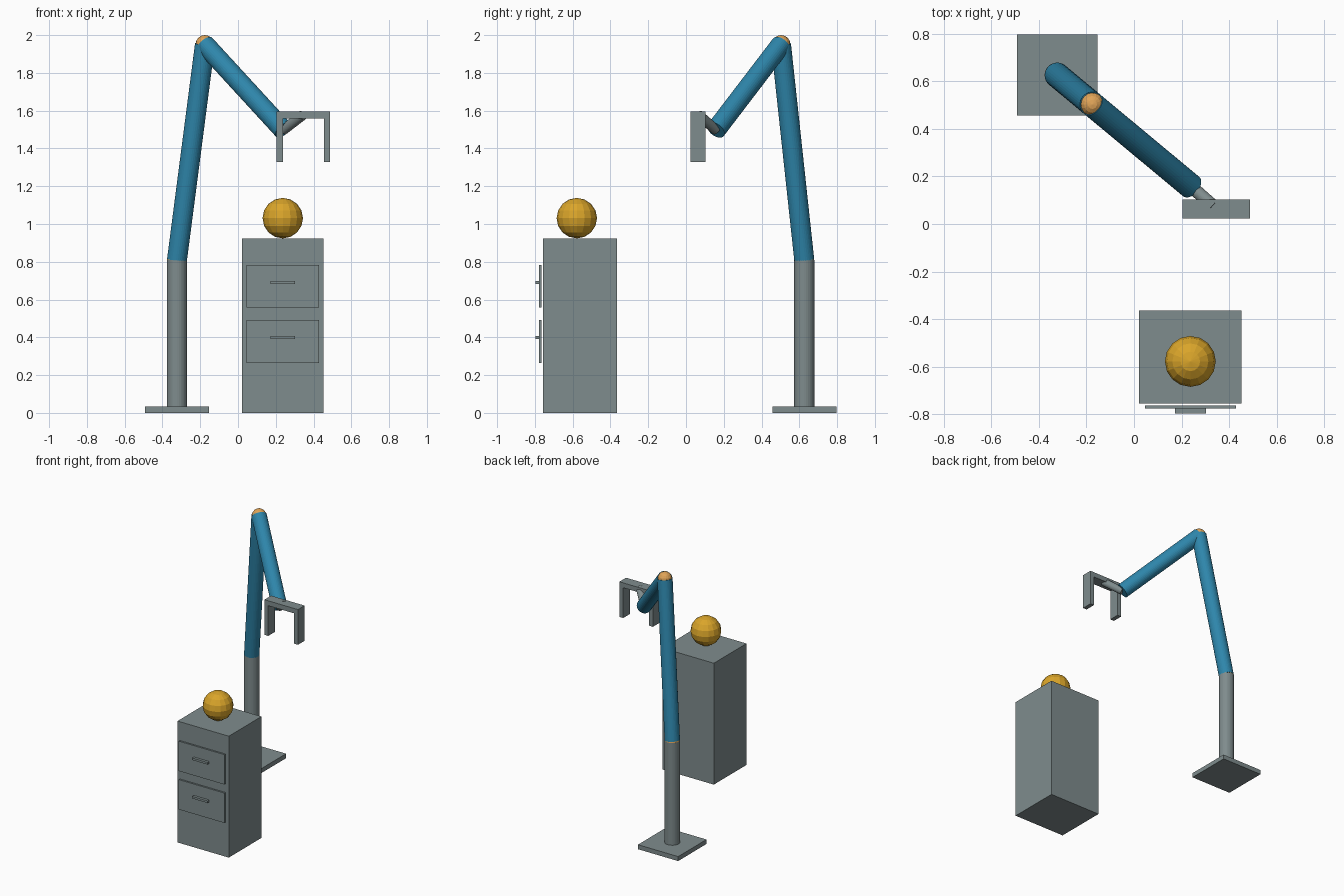
import bpy
from mathutils import Vector

if "Cube" in bpy.data.objects:
    bpy.data.objects.remove(bpy.data.objects["Cube"])


def material(name, rgb):
    """Flat colour from 0-255 sRGB values."""
    m = bpy.data.materials.new(name)
    lin = [((c / 255 + 0.055) / 1.055) ** 2.4 for c in rgb]
    m.diffuse_color = (*lin, 1)
    m.use_nodes = True
    m.node_tree.nodes["Principled BSDF"].inputs["Base Color"].default_value = m.diffuse_color
    return m


GREY = material("slate grey", (127, 140, 141))
BLUE = material("steel blue", (46, 134, 171))
ORANGE = material("joint orange", (224, 164, 88))
GOLD = material("ball gold", (218, 165, 42))


def finish(name, mat):
    ob = bpy.context.object
    ob.name = name
    ob.data.materials.append(mat)
    return ob


def box(name, lo, hi, mat=GREY):
    lo, hi = Vector(lo), Vector(hi)
    bpy.ops.mesh.primitive_cube_add(size=1, location=(lo + hi) / 2)
    bpy.context.object.scale = hi - lo
    return finish(name, mat)


def rod(name, a, b, radius, mat):
    a, b = Vector(a), Vector(b)
    bpy.ops.mesh.primitive_cylinder_add(vertices=32, radius=radius, depth=(b - a).length,
                                        location=(a + b) / 2)
    bpy.context.object.rotation_euler = (b - a).to_track_quat('Z', 'Y').to_euler()
    return finish(name, mat)


def ball(name, centre, radius, mat):
    bpy.ops.mesh.primitive_uv_sphere_add(segments=16, ring_count=8, radius=radius, location=centre)
    return finish(name, mat)


# Arm joints
shoulder = (-0.323, 0.626, 0.81)
elbow = (-0.175, 0.503, 1.95)
wrist = (0.24, 0.158, 1.498)

# Stand
box("base_plate", (-0.492, 0.457, 0), (-0.154, 0.797, 0.034))
rod("column", (-0.323, 0.626, 0.02), shoulder, 0.053, GREY)

# Jointed arm
ball("shoulder_joint", shoulder, 0.053, ORANGE)
rod("upper_arm", shoulder, elbow, 0.053, BLUE)
ball("elbow_joint", elbow, 0.05, ORANGE)
rod("forearm", elbow, wrist, 0.053, BLUE)
rod("wrist_rod", wrist, (0.34, 0.07, 1.575), 0.027, GREY)

# Gripper: crossbar with two fingers
box("gripper_bar", (0.205, 0.024, 1.558), (0.487, 0.104, 1.595))
for side, x in (("left", 0.205), ("right", 0.455)):
    box(side + "_finger", (x, 0.024, 1.328), (x + 0.032, 0.104, 1.559))

# Cabinet with two drawers and handles
box("cabinet", (0.021, -0.756, 0), (0.452, -0.364, 0.922))
for label, z in (("lower", 0.265), ("upper", 0.557)):
    box(label + "_drawer", (0.046, -0.777, z), (0.429, -0.764, z + 0.227))
    box(label + "_handle", (0.173, -0.797, z + 0.125), (0.302, -0.777, z + 0.141))

# Ball resting on the cabinet
ball("resting_ball", (0.237, -0.578, 1.031), 0.107, GOLD)
